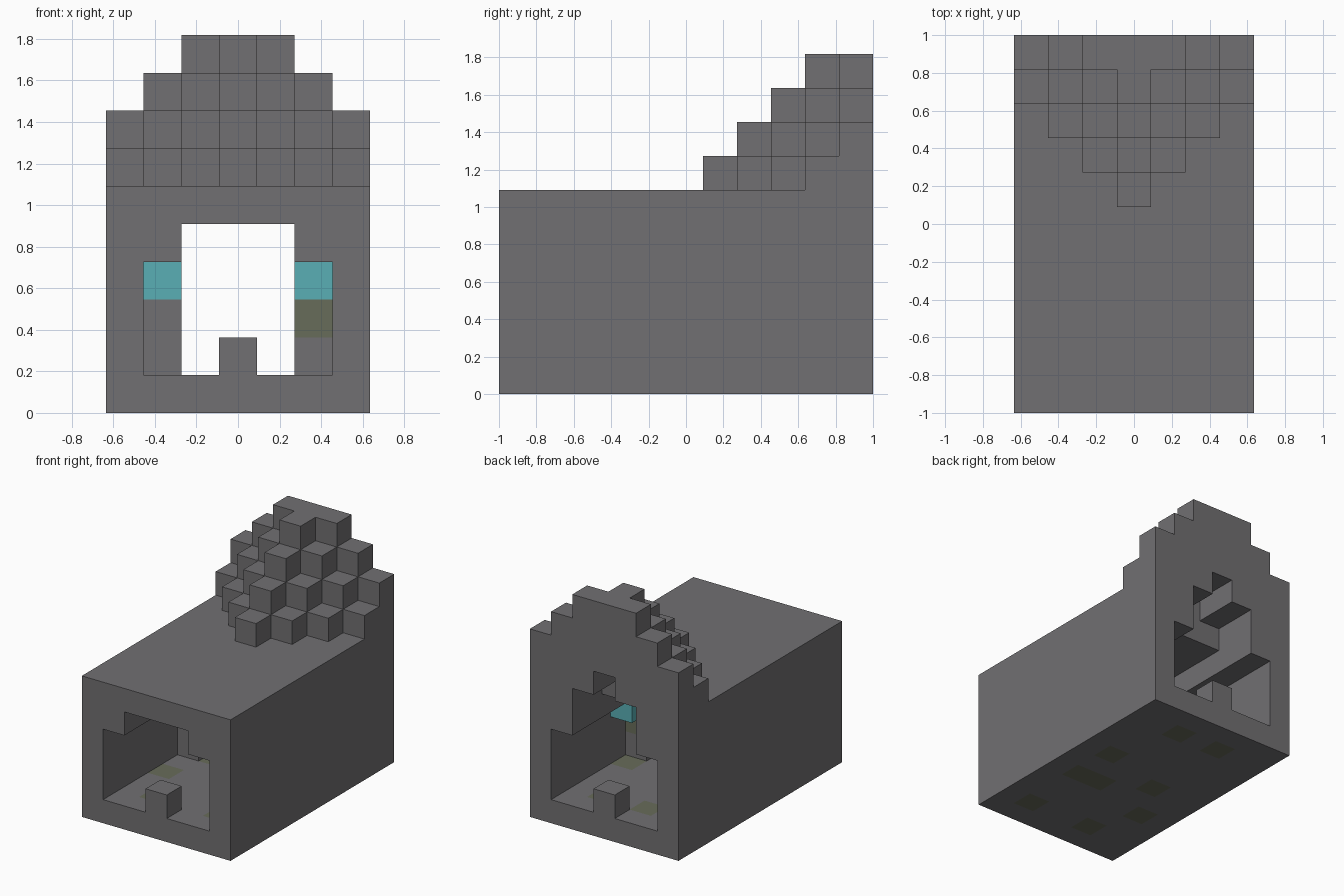
import bpy
import bmesh
from mathutils import Vector

cube = bpy.data.objects.get("Cube")
if cube:
    bpy.data.objects.remove(cube, do_unlink=True)

WIDE, LONG = 7, 11
HALF = WIDE // 2
UNIT = 2 / LONG


def material(name, colour):
    mat = bpy.data.materials.new(name)
    mat.use_nodes = True
    mat.diffuse_color = (*colour, 1)
    bsdf = mat.node_tree.nodes["Principled BSDF"]
    bsdf.inputs["Base Color"].default_value = (*colour, 1)
    bsdf.inputs["Roughness"].default_value = 0.9
    return mat


stone = material("grey stone", (0.165, 0.16, 0.168))
moss = material("mossy stone", (0.137, 0.15, 0.102))
crystal = material("cyan crystal", (0.1, 0.43, 0.46))


def box(xs, ys, zs):
    """Cells in inclusive ranges; x runs across, y front to back, z up."""
    return {(x, y, z) for x in range(xs[0], xs[1] + 1)
            for y in range(ys[0], ys[1] + 1)
            for z in range(zs[0], zs[1] + 1)}


# Stepped hill rising towards the back above the flat roof
hill = set()
for x in range(-HALF, HALF + 1):
    for y in range(LONG):
        top = min(9, y - abs(x))
        hill |= box((x, x), (y, y), (6, top))

# Tunnel opening, with a taller stepped arch at the back
tunnel = box((-2, 2), (0, 10), (1, 3)) | box((-1, 1), (0, 10), (4, 4))
arch = box((-1, 1), (9, 10), (5, 5)) | box((0, 0), (9, 10), (6, 6))
opening = tunnel | arch

shell = box((-HALF, HALF), (0, 10), (0, 5)) - opening
hill -= opening

# Details inside the tunnel
stones = {(0, 0, 1), (0, 10, 1)}
columns = box((-2, -2), (5, 5), (1, 2)) | {(2, 5, 1)}
crystals = {(-2, 5, 3), (2, 5, 3), (2, 6, 3)}
mossy = {(2, 5, 2)} | {(x, y, 0) for x, y in (
    (2, 1), (2, 4), (1, 4), (2, 6), (-1, 1), (-2, 3), (-1, 5), (-1, 9), (1, 9))}
shell -= mossy

solid = shell | hill | stones | columns | crystals | mossy


def build(name, cells, mat):
    """Blocks with only their exposed sides."""
    bm = bmesh.new()
    for cell in sorted(cells):
        for axis in range(3):
            for sign in (-1, 1):
                normal = Vector((0, 0, 0))
                normal[axis] = sign
                if tuple(int(c + n) for c, n in zip(cell, normal)) in solid:
                    continue
                u = Vector((0, 0, 0))
                u[(axis + 1) % 3] = 0.5
                v = normal.cross(u)
                centre = Vector(cell) + normal / 2
                centre += Vector((0, 0.5 - LONG / 2, 0.5))
                corners = (-u - v, u - v, u + v, v - u)
                bm.faces.new([bm.verts.new((centre + c) * UNIT) for c in corners])
    bmesh.ops.remove_doubles(bm, verts=bm.verts, dist=0.001)
    mesh = bpy.data.meshes.new(name)
    bm.to_mesh(mesh)
    bm.free()
    mesh.materials.append(mat)
    obj = bpy.data.objects.new(name, mesh)
    bpy.context.collection.objects.link(obj)


build("tunnel_shell", shell, stone)
build("stepped_hill", hill, stone)
build("entrance_stones", stones, stone)
build("inner_columns", columns, stone)
build("moss_blocks", mossy, moss)
build("crystal_blocks", crystals, crystal)
